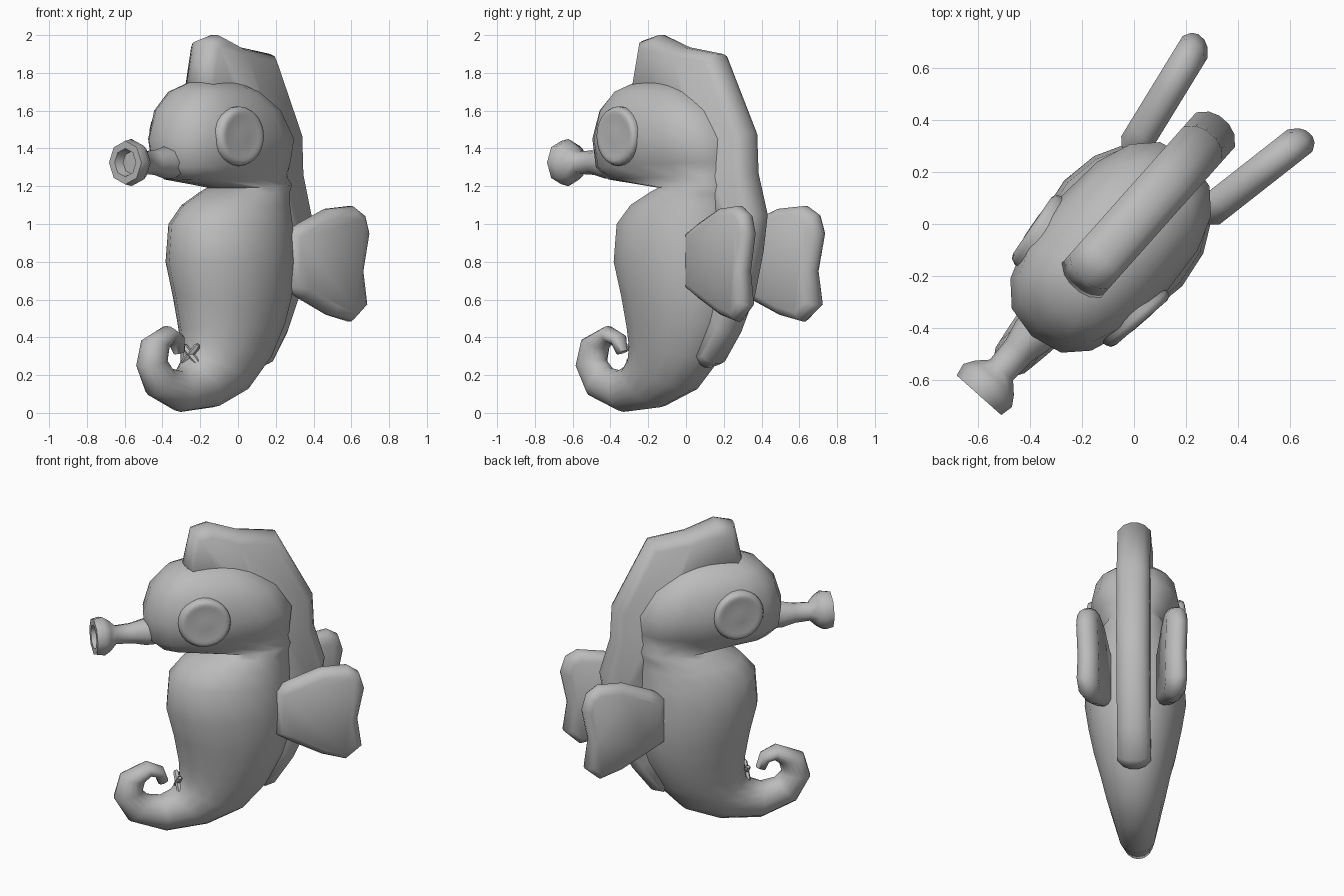
import bpy, bmesh, math
from mathutils import Vector

if "Cube" in bpy.data.objects:
    bpy.data.objects.remove(bpy.data.objects["Cube"], do_unlink=True)

grey = bpy.data.materials.new("plain grey")
grey.use_nodes = True
grey.diffuse_color = (0.5, 0.5, 0.5, 1)
grey.node_tree.nodes["Principled BSDF"].inputs["Base Color"].default_value = grey.diffuse_color

TURN = math.radians(48.3)
C, S = math.cos(TURN), math.sin(TURN)


def place(s, w, z):
    """s runs from snout to back, w sideways, z up; the animal stands turned."""
    return Vector((s * C - w * S - 0.005, s * S + w * C + 0.005, z))


def loft(name, rings, angle=50):
    """Skin a row of equal rings, close both ends and shade."""
    bm = bmesh.new()
    loops = [[bm.verts.new(place(*p)) for p in ring] for ring in rings]
    n = len(loops[0])
    for a, b in zip(loops, loops[1:]):
        for i in range(n):
            j = (i + 1) % n
            bm.faces.new((a[i], a[j], b[j], b[i]))
    bm.faces.new(loops[0])
    bm.faces.new(loops[-1])
    bmesh.ops.recalc_face_normals(bm, faces=bm.faces)
    mesh = bpy.data.meshes.new(name)
    bm.to_mesh(mesh)
    bm.free()
    mesh.materials.append(grey)
    ob = bpy.data.objects.new(name, mesh)
    bpy.context.collection.objects.link(ob)
    bpy.ops.object.select_all(action="DESELECT")
    bpy.context.view_layer.objects.active = ob
    ob.select_set(True)
    bpy.ops.object.shade_smooth_by_angle(angle=math.radians(angle))


def inset(outline, amount):
    """Move a clockwise outline inwards."""
    pts = [Vector(p) for p in outline]
    moved = []
    for i, p in enumerate(pts):
        along = (p - pts[i - 1]).normalized() + (pts[(i + 1) % len(pts)] - p).normalized()
        along.normalize()
        moved.append(p + amount * Vector((along.y, -along.x)))
    return moved


def slab(name, outline, half, rim, sideways=lambda s: 0):
    """Plate from a side outline, thinning to a rounded rim."""
    layers = [(-1, rim), (-.65, rim * .3), (-.25, 0), (.25, 0), (.65, rim * .3), (1, rim)]
    loft(name, [[(s, sideways(s) + d * half, z) for s, z in inset(outline, amount)]
                for d, amount in layers], 80)


def body_ring(fs, fz, bs, bz, half, power):
    """Cross-section between a front point and a back point."""
    ring = []
    for i in range(16):
        t = math.tau * i / 16
        c, d = [math.copysign(abs(v) ** (2 / power), v) for v in (math.cos(t), math.sin(t))]
        ring.append(((fs + bs) / 2 + (fs - bs) / 2 * c, half * d,
                     (fz + bz) / 2 + (fz - bz) / 2 * c))
    return ring


# Body in one sweep: curled tail, belly, neck, head
tail = [(-.49, .31, -.43, .33, .03), (-.51, .36, -.46, .415, .055),
        (-.54, .37, -.56, .46, .065), (-.575, .34, -.725, .39, .075),
        (-.59, .28, -.765, .245, .08), (-.55, .24, -.675, .09, .09),
        (-.47, .225, -.45, .005, .11), (-.41, .25, -.19, .03, .14),
        (-.37, .3, .03, .12, .175), (-.36, .36, .19, .29, .21)]
torso = [(-.365, .45, .28, .48, .25), (-.395, .62, .32, .62, .28),
         (-.44, .8, .33, .8, .305), (-.425, 1, .32, 1, .29),
         (-.34, 1.1, .32, 1.1, .25), (-.2, 1.17, .32, 1.16, .22)]
head = [(-.12, 1.19, .32, 1.21, .2), (-.5, 1.235, .32, 1.26, .2),
        (-.57, 1.3, .32, 1.33, .25), (-.585, 1.45, .33, 1.45, .275),
        (-.54, 1.6, .23, 1.6, .25), (-.45, 1.7, .08, 1.7, .19),
        (-.34, 1.75, -.05, 1.755, .09)]
loft("body", [body_ring(*r, 2) for r in tail + torso] + [body_ring(*r, 2.5) for r in head], 80)

# Trumpet snout with a hollow mouth
snout = [(-.5, .085), (-.58, .085), (-.66, .065), (-.76, .06), (-.8, .1),
         (-.84, .125), (-.89, .115), (-.89, .075), (-.84, .06)]
loft("snout", [[(s, r * math.cos(math.tau * i / 8), 1.325 + r * math.sin(math.tau * i / 8))
                for i in range(8)] for s, r in snout])

# Crest running from the brow down the back
crest = [(-.35, 1.68), (-.29, 1.97), (-.18, 2), (0, 1.935), (.235, 1.9), (.455, 1.48),
         (.465, 1.27), (.53, 1.05), (.5, .85), (.44, .62), (.34, .42), (.22, .26), (.15, .24),
         (.05, .35), (.15, .6), (.17, 1.2), (.08, 1.42), (-.12, 1.58)]
slab("crest", crest, 0.1, 0.05)

# Paired fins and eyes
fin = [(.18, .66), (.18, .95), (.27, 1), (.45, 1.08), (.61, 1.095), (.68, 1.05), (.71, .95),
       (.67, .75), (.695, .57), (.6, .485), (.46, .52), (.27, .61)]
eye = [(.155, .18), (.157, .255), (.148, .275), (.128, .282), (.11, .278), (.04, .284)]
for side, label in ((1, "right"), (-1, "left")):
    slab(label + "_fin", fin, 0.064, 0.045, lambda s: side * (.187 + .18 * (s - .2)))
    rings = []
    for r, w in eye:
        turns = [math.tau * i / 24 for i in range(24)]
        rings.append([(-.265 + r * math.cos(t), side * (w + .13 * r * math.cos(t)),
                       1.465 + r * math.sin(t)) for t in turns])
    loft(label + "_eye", rings, 60)

# Small stitched cross on the lower belly
for tilt, label in ((1, "a"), (-1, "b")):
    bars = []
    for k in (-1, -.8, .8, 1):
        r = 0.01 if abs(k) == 1 else 0.018
        bars.append([(-.37 + r * math.cos(math.tau * i / 6),
                      .055 * k + r * math.sin(math.tau * i / 6) * .7,
                      .31 + tilt * .05 * k - tilt * r * math.sin(math.tau * i / 6) * .7)
                     for i in range(6)])
    loft("belly_cross_" + label, bars)
